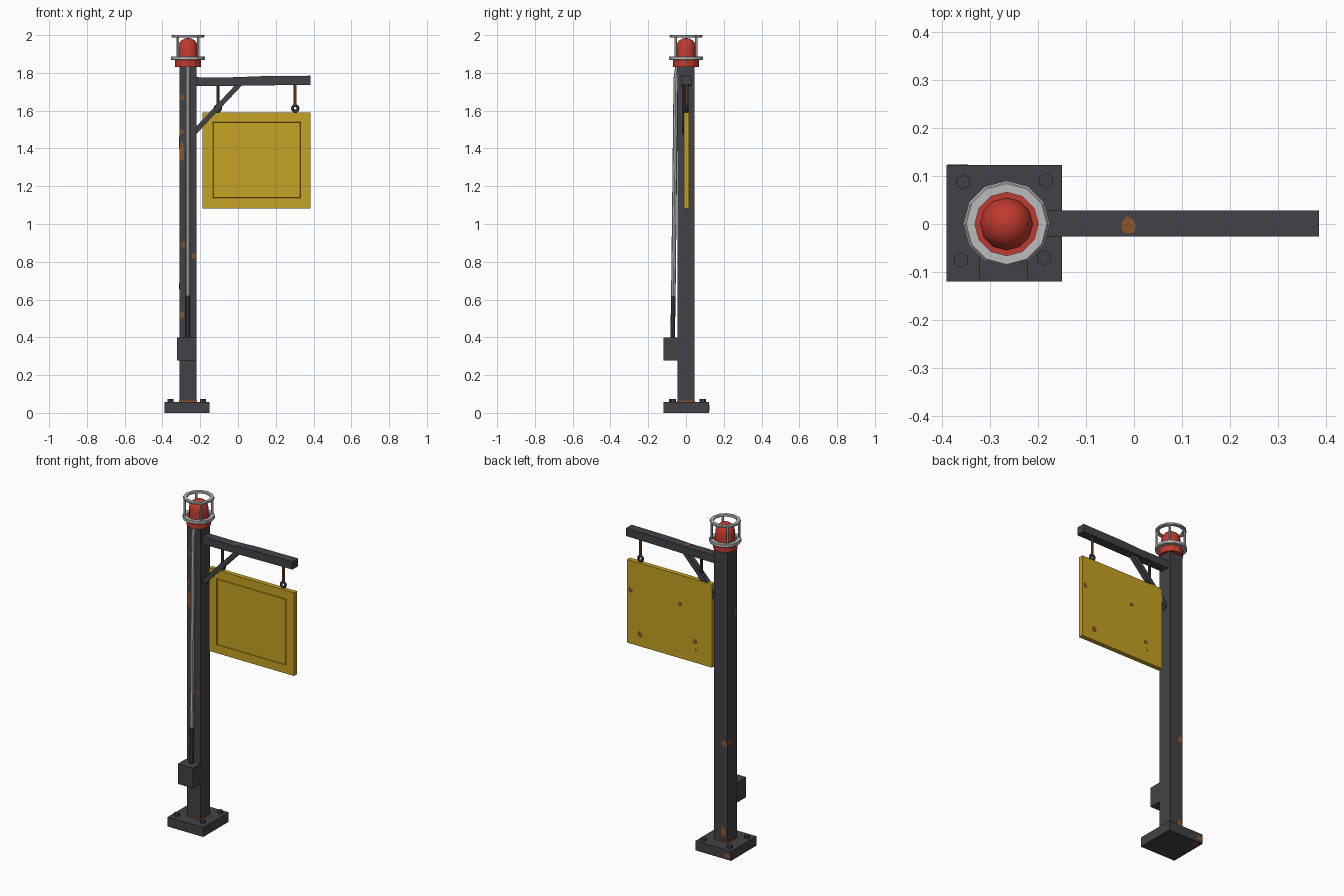
import bpy, bmesh, math
from mathutils import Vector

if "Cube" in bpy.data.objects:
    bpy.data.objects.remove(bpy.data.objects["Cube"])


def material(name, r, g, b):
    m = bpy.data.materials.new(name)
    m.diffuse_color = (r, g, b, 1)
    m.use_nodes = True
    m.node_tree.nodes["Principled BSDF"].inputs["Base Color"].default_value = m.diffuse_color
    return m


DARK = material("dark_steel", 0.055, 0.055, 0.063)
GREY = material("galvanised_grey", 0.5, 0.5, 0.5)
YELLOW = material("sign_yellow", 0.56, 0.36, 0.018)
RED = material("beacon_red", 0.52, 0.042, 0.028)
RUST = material("rust", 0.26, 0.09, 0.025)
PX = -0.265  # post centre


def finish(name, bm, mat):
    bmesh.ops.recalc_face_normals(bm, faces=bm.faces)
    me = bpy.data.meshes.new(name)
    bm.to_mesh(me)
    bm.free()
    me.materials.append(mat)
    ob = bpy.data.objects.new(name, me)
    bpy.context.collection.objects.link(ob)
    return ob


def box(name, lo, hi, mat, bevel=0.0):
    bm = bmesh.new()
    bmesh.ops.create_cube(bm, size=1)
    for v in bm.verts:
        v.co = Vector([(a + b) / 2 + c * (b - a) for a, b, c in zip(lo, hi, v.co)])
    if bevel:
        bmesh.ops.bevel(bm, geom=bm.edges[:], offset=bevel, segments=1, affect='EDGES')
    return finish(name, bm, mat)


def rod(name, a, b, radius, mat, sides=8):
    a, b = Vector(a), Vector(b)
    bm = bmesh.new()
    bmesh.ops.create_cone(bm, cap_ends=True, segments=sides, radius1=radius,
                          radius2=radius, depth=(b - a).length)
    rot = (b - a).to_track_quat('Z', 'Y')
    for v in bm.verts:
        v.co = rot @ v.co + (a + b) / 2
    return finish(name, bm, mat)


def lathe(name, profile, mat, sides=12, closed=False):
    """Spin (radius, z) points round the post axis."""
    bm = bmesh.new()
    vs = [bm.verts.new((PX + r, 0, z)) for r, z in profile]
    es = [bm.edges.new(p) for p in zip(vs, vs[1:])]
    if closed:
        es.append(bm.edges.new((vs[-1], vs[0])))
    bmesh.ops.spin(bm, geom=vs + es, cent=(PX, 0, 0), axis=(0, 0, 1),
                   angle=math.tau, steps=sides)
    bmesh.ops.remove_doubles(bm, verts=bm.verts, dist=1e-4)
    return finish(name, bm, mat)


def band(name, r0, r1, z0, z1):
    """Flat guard ring with chamfered outer edge."""
    c = 0.003
    return lathe(name, [(r0, z0), (r1 - c, z0), (r1, z0 + c), (r1, z1 - c),
                        (r1 - c, z1), (r0, z1)], GREY, closed=True)


def prism(name, pts, y0, y1, mat):
    """Extrude an x-z outline along y."""
    bm = bmesh.new()
    f = bm.faces.new([bm.verts.new((x, y0, z)) for x, z in pts])
    g = bmesh.ops.extrude_face_region(bm, geom=[f])["geom"]
    for v in g:
        if isinstance(v, bmesh.types.BMVert):
            v.co.y = y1
    return finish(name, bm, mat)


# Base plate, anchor bolts and post
box("base_plate", (-0.39, -0.12, 0), (-0.15, 0.123, 0.058), DARK)
for i, (x, y) in enumerate([(-0.355, 0.087), (-0.183, 0.09), (-0.36, -0.075), (-0.188, -0.07)]):
    rod(f"anchor_bolt_{i}", (x, y, 0.05), (x, y, 0.074), 0.016, DARK, 6)
box("post", (-0.311, -0.045, 0.05), (-0.22, 0.045, 1.84), DARK)

# Junction box and conduit up the front of the post
box("junction_box", (-0.322, -0.12, 0.278), (-0.22, -0.04, 0.4), DARK)
path = [(PX, -0.071, 0.39), (PX, -0.067, 0.62), (PX, -0.054, 1.77), (PX, -0.046, 1.83)]
for name, a, b, m in zip(("conduit_lower", "conduit", "conduit_top"), path, path[1:],
                         (DARK, GREY, GREY)):
    rod(name, a, b, 0.012, m)

# Arm, slightly sagging, with diagonal brace
prism("arm", [(-0.225, 1.73), (0.0, 1.732), (0.385, 1.737), (0.385, 1.785),
              (0.1, 1.782), (-0.02, 1.776), (-0.225, 1.777)], -0.026, 0.028, DARK)
prism("brace", [(-0.222, 1.475), (-0.222, 1.515), (-0.015, 1.735), (0.022, 1.735)],
      -0.018, 0.014, DARK)

# Hanging sign with a shallow groove framing the front panel
sign = box("sign_panel", (-0.187, -0.011, 1.083), (0.385, 0.017, 1.59), YELLOW)
bm = bmesh.new()
bm.from_mesh(sign.data)
front = min(bm.faces, key=lambda f: f.calc_center_median().y)
for thickness, depth in ((0.051, 0), (0.001, -0.004), (0.003, 0), (0.001, 0.004)):
    bmesh.ops.inset_region(bm, faces=[front], thickness=thickness, depth=depth,
                           use_even_offset=True)
bm.to_mesh(sign.data)
bm.free()

# Hanger rods and eye rings
for side, x, m in (("left", -0.107, DARK), ("right", 0.303, RUST)):
    rod(f"hanger_rod_{side}", (x, 0.004, 1.63), (x, 0.004, 1.74), 0.008, m)
    bpy.ops.mesh.primitive_torus_add(major_segments=10, minor_segments=6, major_radius=0.015,
                                     minor_radius=0.008, location=(x, 0.004, 1.612),
                                     rotation=(math.pi / 2, 0, 0))
    ring = bpy.context.object
    ring.name = f"hanger_ring_{side}"
    ring.data.materials.append(DARK)

# Beacon base and smooth dome
lathe("beacon_base", [(0, 1.83), (0.068, 1.83), (0.068, 1.878), (0, 1.878)], RED)
dome = lathe("beacon_dome", [(0.055, 1.875), (0.055, 1.93), (0.050, 1.952),
                             (0.038, 1.970), (0.020, 1.981), (0, 1.985)], RED)
for p in dome.data.polygons:
    p.use_smooth = True

# Guard cage: two rings and four bars
band("cage_ring_lower", 0.066, 0.09, 1.868, 1.888)
band("cage_ring_upper", 0.066, 0.087, 1.987, 2.0)
for i in range(4):
    a = math.pi / 4 + i * math.pi / 2
    x, y = PX + 0.077 * math.cos(a), 0.077 * math.sin(a)
    rod(f"cage_bar_{i}", (x, y, 1.875), (x, y, 1.992), 0.007, GREY, 6)


# Rust patches: thin irregular plates facing along the normal
def patch(name, centre, normal, w, h):
    bm = bmesh.new()
    n = Vector(normal)
    up = Vector((0, 1, 0)) if abs(n.z) > 0.5 else Vector((0, 0, 1))
    side = up.cross(n)
    vs = []
    for i in range(7):
        a = math.tau * i / 7
        k = 0.5 * (1, 0.95, 1.1, 0.9, 1, 1, 1.1)[i]
        vs.append(bm.verts.new(Vector(centre) + n * 0.001 + side * (w * k * math.cos(a))
                               + up * (h * k * math.sin(a))))
    f = bm.faces.new(vs)
    g = bmesh.ops.extrude_face_region(bm, geom=[f])["geom"]
    bmesh.ops.translate(bm, vec=n * -0.003,
                        verts=[v for v in g if isinstance(v, bmesh.types.BMVert)])
    finish(name, bm, RUST)


F, B, L, U, D = (0, -1, 0), (0, 1, 0), (-1, 0, 0), (0, 0, 1), (0, 0, -1)
patches = [
    ((-0.297, -0.045, 1.385), F, 0.026, 0.11), ((-0.298, -0.045, 1.49), F, 0.022, 0.025),
    ((-0.29, -0.045, 0.89), F, 0.025, 0.03), ((-0.236, -0.045, 0.83), F, 0.02, 0.03),
    ((-0.295, -0.045, 0.52), F, 0.02, 0.04), ((-0.295, -0.045, 1.67), F, 0.02, 0.03),
    ((-0.311, -0.03, 1.43), L, 0.022, 0.06), ((-0.311, 0.028, 0.67), L, 0.036, 0.035),
    ((-0.29, 0.045, 0.66), B, 0.042, 0.04), ((-0.285, 0.045, 0.12), B, 0.04, 0.06),
    ((-0.012, -0.003, 1.777), U, 0.032, 0.036), ((-0.365, 0.123, 0.025), B, 0.045, 0.03),
    ((-0.36, 0.09, 0.001), D, 0.04, 0.04),
    ((0.364, 0.017, 1.41), B, 0.03, 0.028), ((0.30, 0.017, 1.155), B, 0.036, 0.034),
    ((0.03, 0.017, 1.41), B, 0.026, 0.024), ((-0.07, 0.017, 1.21), B, 0.03, 0.026),
    ((-0.08, 0.017, 1.16), B, 0.014, 0.012),
]
for i, (c, n, w, h) in enumerate(patches):
    patch(f"rust_patch_{i}", c, n, w, h)
# Rusty collar where the post meets the plate
box("rust_collar", (-0.313, -0.047, 0.058), (-0.218, 0.047, 0.066), RUST)
